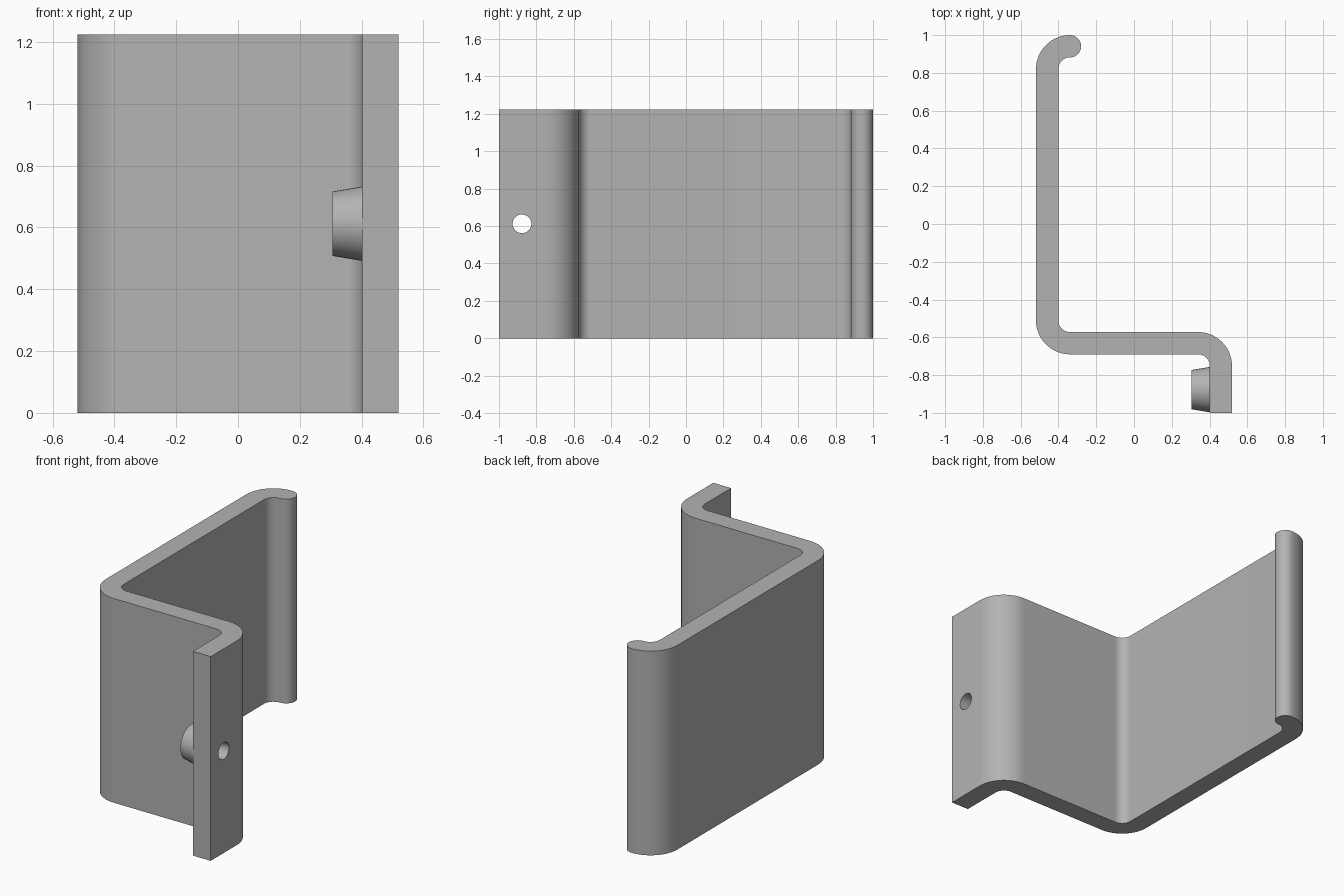
import bpy, bmesh, math
from mathutils import Matrix, Vector

if "Cube" in bpy.data.objects:
    bpy.data.objects.remove(bpy.data.objects["Cube"], do_unlink=True)

HEIGHT = 1.224
R_IN, R_OUT = 0.062, 0.18
R_MID = (R_IN + R_OUT) / 2
HALF = (R_OUT - R_IN) / 2
HOLE = Vector((0.46, -0.877, HEIGHT / 2))
HOLE_R = 0.05

grey = bpy.data.materials.new("plain grey")
grey.use_nodes = True
grey.diffuse_color = (0.45, 0.45, 0.45, 1)
grey.node_tree.nodes["Principled BSDF"].inputs["Base Color"].default_value = (0.45, 0.45, 0.45, 1)


def make_object(name, bm):
    bmesh.ops.recalc_face_normals(bm, faces=bm.faces)
    mesh = bpy.data.meshes.new(name)
    bm.to_mesh(mesh)
    bm.free()
    mesh.materials.append(grey)
    obj = bpy.data.objects.new(name, mesh)
    bpy.context.collection.objects.link(obj)
    return obj


def smooth(obj):
    bpy.ops.object.select_all(action="DESELECT")
    obj.select_set(True)
    bpy.context.view_layer.objects.active = obj
    bpy.ops.object.shade_smooth_by_angle(angle=math.radians(30))


def arc(cx, cy, r, start, end, steps=16):
    angles = [math.radians(start + (end - start) * i / steps) for i in range(steps + 1)]
    return [(cx + r * math.cos(a), cy + r * math.sin(a)) for a in angles]


# Bent strip: outline runs up one side, round the lip, and back down the other
flange = (0.339, -0.752)
elbow = (-0.339, -0.51)
lip = (-0.339, 0.82)
outline = [(0.519, -1.0)]
outline += arc(*flange, R_OUT, 0, 90)
outline += arc(*elbow, R_IN, 270, 180)
outline += arc(*lip, R_IN, 180, 90)
outline += arc(lip[0], lip[1] + R_MID, HALF, -90, 90)[1:-1]
outline += arc(*lip, R_OUT, 90, 180)
outline += arc(*elbow, R_OUT, 180, 270)
outline += arc(*flange, R_IN, 90, 0)
outline += [(0.401, -1.0)]

bm = bmesh.new()
base = bm.faces.new([bm.verts.new((x, y, 0)) for x, y in outline])
top = bmesh.ops.extrude_face_region(bm, geom=[base])["geom"]
bmesh.ops.translate(bm, vec=(0, 0, HEIGHT),
                    verts=[v for v in top if isinstance(v, bmesh.types.BMVert)])
bracket = make_object("bent_bracket", bm)

# Screw hole drilled through the flange
bm = bmesh.new()
bmesh.ops.create_cone(bm, cap_ends=True, segments=48, radius1=HOLE_R, radius2=HOLE_R, depth=0.4,
                      matrix=Matrix.Translation(HOLE) @ Matrix.Rotation(math.pi / 2, 4, "Y"))
cutter = make_object("hole_cutter", bm)
cutter.hide_render = True
drill = bracket.modifiers.new("screw hole", "BOOLEAN")
drill.operation = "DIFFERENCE"
drill.solver = "EXACT"
drill.object = cutter
bpy.context.view_layer.objects.active = bracket
bpy.ops.object.modifier_apply(modifier=drill.name)
bpy.data.objects.remove(cutter, do_unlink=True)
smooth(bracket)

# Tapered boss around the hole on the inner side of the flange
bm = bmesh.new()
section = [(0.401, HOLE_R), (0.401, 0.12), (0.305, 0.104), (0.305, HOLE_R)]
verts = [bm.verts.new((x, HOLE.y + r, HOLE.z)) for x, r in section]
edges = [bm.edges.new((verts[i], verts[(i + 1) % 4])) for i in range(4)]
bmesh.ops.spin(bm, geom=verts + edges, cent=HOLE, axis=(1, 0, 0),
               angle=math.tau, steps=48, use_merge=True)
bmesh.ops.remove_doubles(bm, verts=bm.verts, dist=0.0001)
smooth(make_object("tapered_boss", bm))
